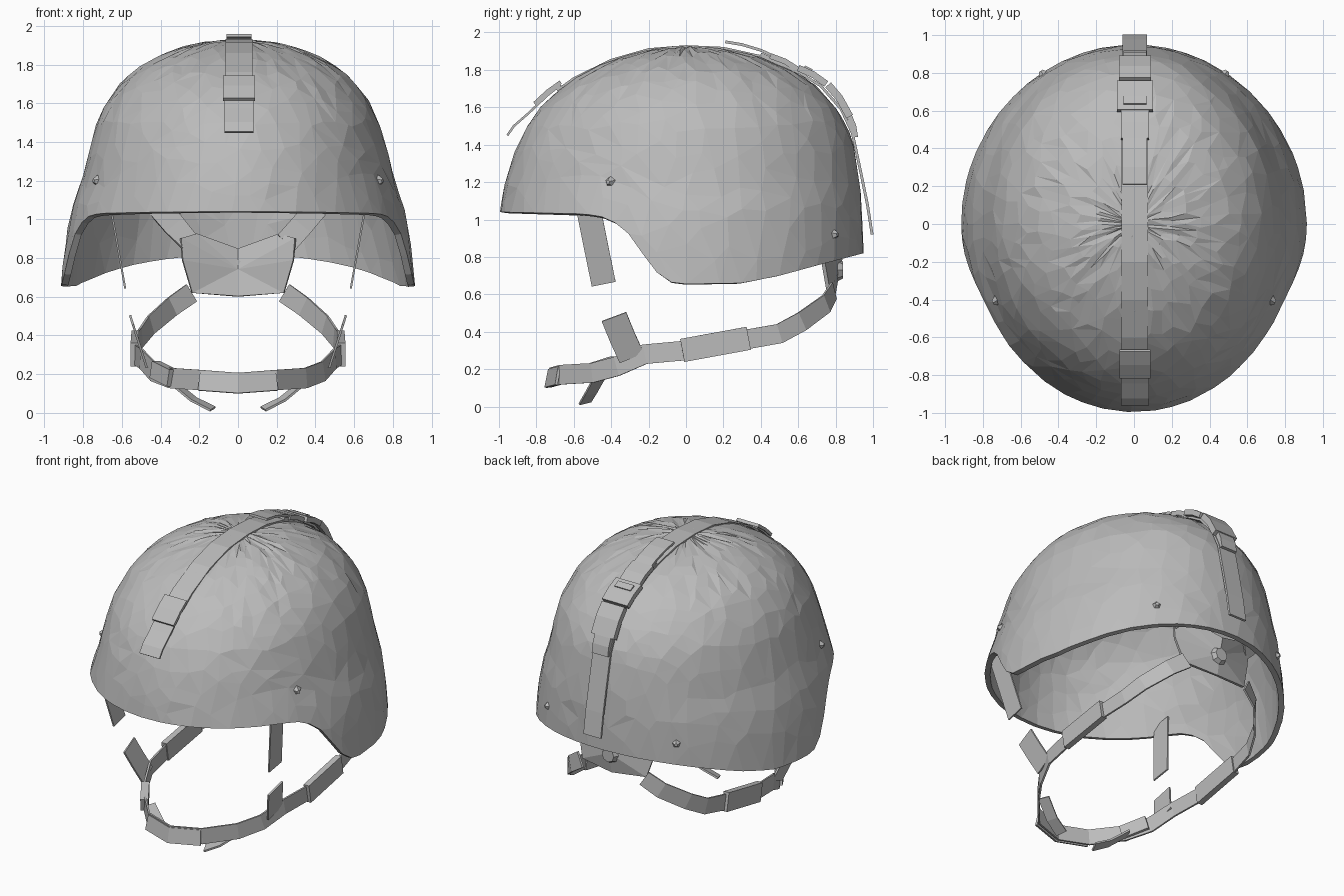
import bpy, bmesh, math, random
from mathutils import Vector

random.seed(4)
cube = bpy.data.objects.get("Cube")
if cube:
    bpy.data.objects.remove(cube)

grey = bpy.data.materials.new("matte grey")
grey.use_nodes = True
COLOR = (0.5, 0.5, 0.5, 1)
grey.diffuse_color = COLOR
bsdf = next(n for n in grey.node_tree.nodes if n.type == 'BSDF_PRINCIPLED')
bsdf.inputs["Base Color"].default_value = COLOR
bsdf.inputs["Roughness"].default_value = 0.8


def finish(name, bm):
    bmesh.ops.recalc_face_normals(bm, faces=bm.faces)
    mesh = bpy.data.meshes.new(name)
    bm.to_mesh(mesh)
    bm.free()
    mesh.materials.append(grey)
    obj = bpy.data.objects.new(name, mesh)
    bpy.context.collection.objects.link(obj)
    return obj


def lerp(table, v):
    for (a, p), (b, q) in zip(table, table[1:]):
        if v <= b:
            return p + (q - p) * max(0, v - a) / (b - a)
    return table[-1][1]


# Dome outline: height against half-length forward, backward and sideways
TOP = 1.925
FRONT = [(1.925, 0), (1.905, .2), (1.85, .4), (1.75, .6), (1.63, .75), (1.5, .85),
         (1.35, .92), (1.2, .965), (1.04, .995), (.65, 1.0)]
BACK = [(1.925, 0), (1.912, .2), (1.87, .4), (1.78, .6), (1.71, .7), (1.6, .8),
        (1.5, .86), (1.4, .895), (1.25, .92), (1.1, .94), (.65, .955)]
SIDE = [(1.925, 0), (1.9, .25), (1.8, .49), (1.7, .61), (1.6, .68), (1.5, .73),
        (1.3, .785), (1.2, .805), (1.05, .86), (.9, .89), (.65, .915)]
RIM = [(-1, 1.04), (-.55, 1.03), (-.42, 1.01), (-.32, .94), (-.22, .8), (-.12, .67),
       (0, .655), (.3, .66), (.5, .70), (.7, .755), (.95, .82)]


def radius(table, z):
    drop = lambda h: math.sqrt(max(0, TOP - h))
    return lerp([(drop(h), r) for h, r in table], drop(z))


def shell_point(angle, z):
    c = math.cos(angle)
    y = -c * radius(FRONT if c > 0 else BACK, z)
    return Vector((radius(SIDE, z) * math.sin(angle), y, z))


# Helmet shell: rings from crown down to the cut rim, then faceted
COLS, ROWS = 80, 20
bm = bmesh.new()
crown = bm.verts.new((0, 0, TOP))
rings = []
for r in range(1, ROWS + 1):
    ring = []
    for k in range(COLS):
        a = math.tau * k / COLS
        c = math.cos(a)
        rim = lerp(RIM, -c if c > 0 else -.95 * c)
        z = rim + (TOP - rim) * math.cos(r / ROWS * math.pi / 2)
        p = shell_point(a, z)
        if r < ROWS:
            p *= 1 + random.uniform(-.003, .003)
        ring.append(bm.verts.new(p))
    rings.append(ring)
for k in range(COLS):
    n = (k + 1) % COLS
    bm.faces.new((crown, rings[0][k], rings[0][n]))
    for up, low in zip(rings, rings[1:]):
        bm.faces.new((up[k], low[k], low[n], up[n]))
shell = finish("helmet_shell", bm)
facet = shell.modifiers.new("facets", 'DECIMATE')
facet.ratio = 0.38
wall = shell.modifiers.new("wall", 'SOLIDIFY')
wall.thickness = 0.035
wall.offset = -1


def strap(name, path, width, thick=.012, across=(0, 0, 1)):
    """Flat band swept along a path; across is the direction of its width."""
    pts = [Vector(p) for p in path]
    bm = bmesh.new()
    loops = []
    for i, p in enumerate(pts):
        tan = (pts[min(i + 1, len(pts) - 1)] - pts[max(i - 1, 0)]).normalized()
        w = Vector(across)
        w = (w - tan * w.dot(tan)).normalized()
        n = tan.cross(w) * thick / 2
        w *= width / 2
        loops.append([bm.verts.new(p + q) for q in (w + n, n - w, -w - n, w - n)])
    for a, b in zip(loops, loops[1:]):
        for k in range(4):
            bm.faces.new((a[k], a[k - 1], b[k - 1], b[k]))
    bm.faces.new(loops[0])
    bm.faces.new(loops[-1])
    return finish(name, bm)


def band(name, yz, width, thick=.012, x=.005):
    return strap(name, [(x, y, z) for y, z in yz], width, thick, (1, 0, 0))


# Bands over the top
over = [(-.69, 1.69), (-.6, 1.755), (-.4, 1.853), (-.2, 1.91), (0, 1.926),
        (.2, 1.917), (.4, 1.873), (.6, 1.785)]
band("crown_band", over, .14)
band("front_strap", [(-.67, 1.72), (-.74, 1.665), (-.84, 1.57), (-.92, 1.5), (-.955, 1.45)], .15)
band("front_strap_loop", [(-.67, 1.735), (-.74, 1.685), (-.81, 1.62)], .165, .02)
band("rear_strap", [(.4, 1.885), (.55, 1.82), (.72, 1.715), (.83, 1.59), (.89, 1.46),
                    (.935, 1.25), (.97, 1.08), (.995, .92)], .13, .015)
band("rear_strap_flap", [(.21, 1.95), (.3, 1.935), (.4, 1.905), (.52, 1.85)], .13, .015)

# Rear buckle stack
band("buckle_upper", [(.45, 1.875), (.53, 1.845), (.6, 1.8)], .15, .03)
band("buckle_middle", [(.6, 1.81), (.68, 1.775), (.75, 1.725)], .19, .035)
band("buckle_bar", [(.63, 1.81), (.67, 1.79)], .12, .03)
band("buckle_lower", [(.76, 1.72), (.82, 1.65), (.875, 1.55)], .17, .04)
band("buckle_tip", [(.87, 1.56), (.895, 1.5), (.905, 1.44)], .12, .03)


def stud(name, pos, axis, r1, r2, depth, sides):
    bm = bmesh.new()
    bmesh.ops.create_cone(bm, cap_ends=True, segments=sides, radius1=r1, radius2=r2, depth=depth)
    obj = finish(name, bm)
    obj.rotation_euler = Vector(axis).to_track_quat('Z', 'Y').to_euler()
    obj.location = pos


# Nape pad with a raised middle, and its tension knob
bm = bmesh.new()
outline = [(0, .85, .845), (.22, .79, .92), (.3, .74, .9), (.29, .74, .79), (.24, .77, .62), (0, .8, .6)]
outline += [(-x, y, z) for x, y, z in outline[-2:0:-1]]
hub = bm.verts.new((0, .825, .74))
edge = [bm.verts.new(p) for p in outline]
for a, b in zip(edge, edge[1:] + edge[:1]):
    bm.faces.new((hub, a, b))
pad = finish("nape_pad", bm)
pad.modifiers.new("thickness", 'SOLIDIFY').thickness = 0.02
stud("nape_knob", (0, .825, .73), (0, 1, 0), .06, .045, .03, 8)

# Chin strap: one loop from nape to chin and back
half = [(.24, .79, .62), (.34, .75, .55), (.45, .62, .455), (.5, .5, .39), (.525, .33, .36),
        (.53, 0, .30), (.5, -.22, .28), (.44, -.37, .215), (.35, -.5, .18), (.2, -.67, .17)]
loop = half + [(0, -.725, .155)] + [(-x, y, z) for x, y, z in reversed(half)]
strap("chin_strap", loop, .105)
strap("chin_cup", [(-.2, -.685, .165), (0, -.74, .15), (.2, -.685, .165)], .1, .015, (0, .2, 1))

# Paired parts
for s, side in ((1, "left"), (-1, "right")):
    def pair(name, path, *args):
        strap(side + "_" + name, [(s * x, y, z) for x, y, z in path], *args)

    pair("strap_slider", [(.53, .335, .365), (.535, -.02, .3)], .125, .04)
    pair("strap_tab", [(.48, -.29, .26), (.515, -.34, .37), (.55, -.385, .48)], .14, .012, (0, 1, 0))
    pair("loose_end", [(.34, -.46, .16), (.23, -.51, .07), (.13, -.54, .02)], .07, .012, (0, 1, .4))
    pair("hanging_strap", [(.665, -.53, 1.1), (.62, -.48, .85), (.585, -.44, .655)], .13, .01, (0, 1, 0))
    pair("nape_arm", [(.25, .76, .88), (.33, .77, .97), (.43, .77, 1.09)], .12, .015, (1, 0, -.9))
    for name, angle, z in (("front", math.radians(65), 1.2), ("rear", math.radians(147), .92)):
        p = shell_point(angle, z)
        p.x *= s
        stud(f"{side}_{name}_bolt", p, (p.x, p.y, 0), .04, .012, .04, 5)

# Adjuster on the wearer's right of the chin strap
strap("chin_adjuster", [(-.43, -.38, .225), (-.34, -.52, .18)], .09, .05)
